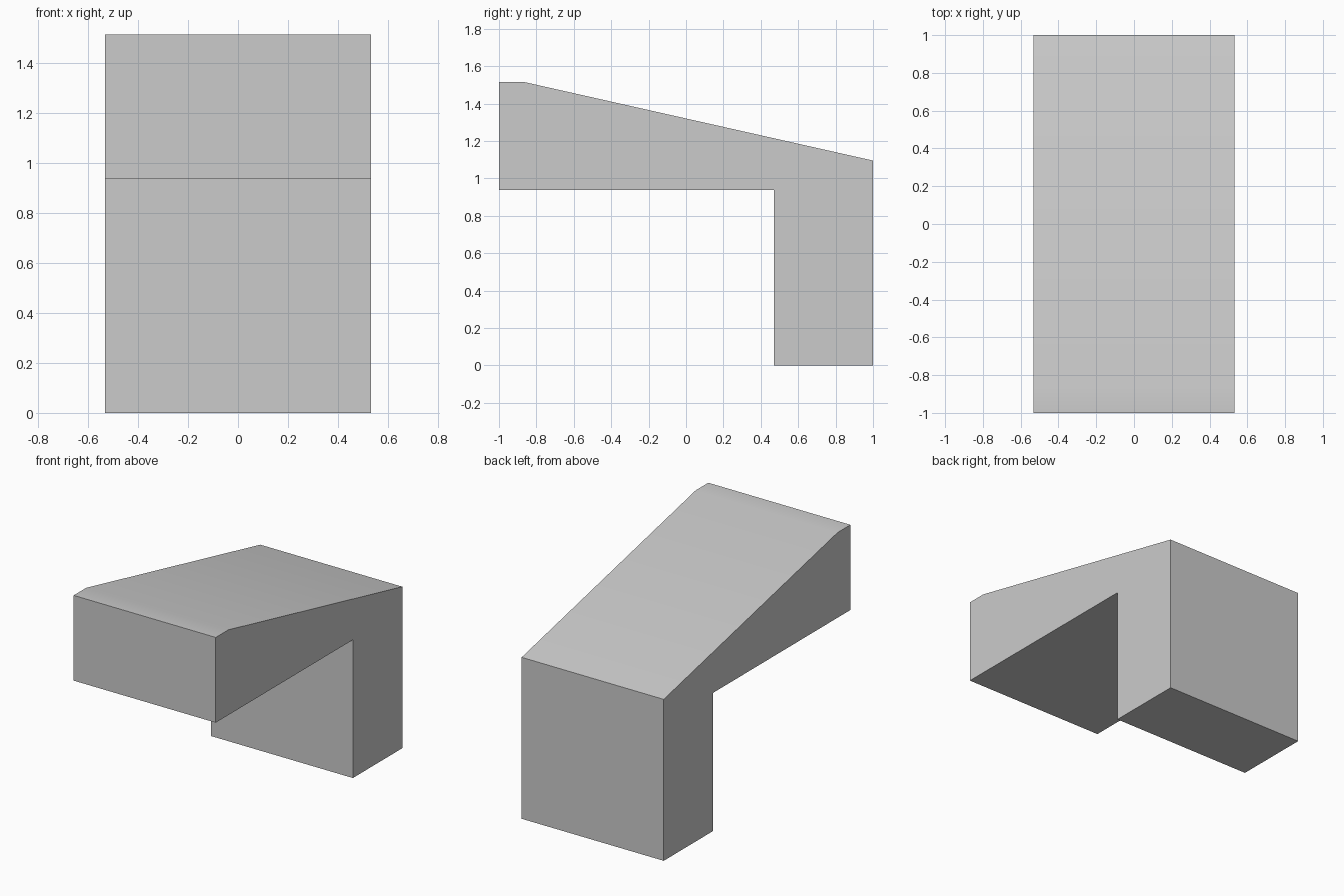
import bpy
import bmesh
from math import radians
from mathutils import Vector

cube = bpy.data.objects.get("Cube")
if cube:
    bpy.data.objects.remove(cube, do_unlink=True)

# Single plain grey finish
grey = bpy.data.materials.new("plain_grey")
grey.use_nodes = True
colour = (0.6, 0.6, 0.6, 1)
grey.diffuse_color = colour
grey.node_tree.nodes["Principled BSDF"].inputs["Base Color"].default_value = colour

# Side profile (y, z): overhanging front, sloping top, leg at the back
HALF_WIDTH = 0.533
profile = [(-1, 0.937), (0.47, 0.937), (0.47, 0), (1, 0),
           (1, 1.095), (-0.865, 1.515), (-1, 1.515)]

# Extrude the profile across the width
bm = bmesh.new()
side = bm.faces.new([bm.verts.new((-HALF_WIDTH, y, z)) for y, z in profile])
extruded = bmesh.ops.extrude_face_region(bm, geom=[side])["geom"]
bmesh.ops.translate(bm, vec=Vector((2 * HALF_WIDTH, 0, 0)),
                    verts=[v for v in extruded if isinstance(v, bmesh.types.BMVert)])
bmesh.ops.recalc_face_normals(bm, faces=bm.faces)
mesh = bpy.data.meshes.new("sloped_overhang_block")
bm.to_mesh(mesh)
bm.free()

block = bpy.data.objects.new("sloped_overhang_block", mesh)
bpy.context.collection.objects.link(block)
mesh.materials.append(grey)

# Soften only the shallow crease on the top
bpy.context.view_layer.objects.active = block
block.select_set(True)
bpy.ops.object.shade_smooth_by_angle(angle=radians(30))
